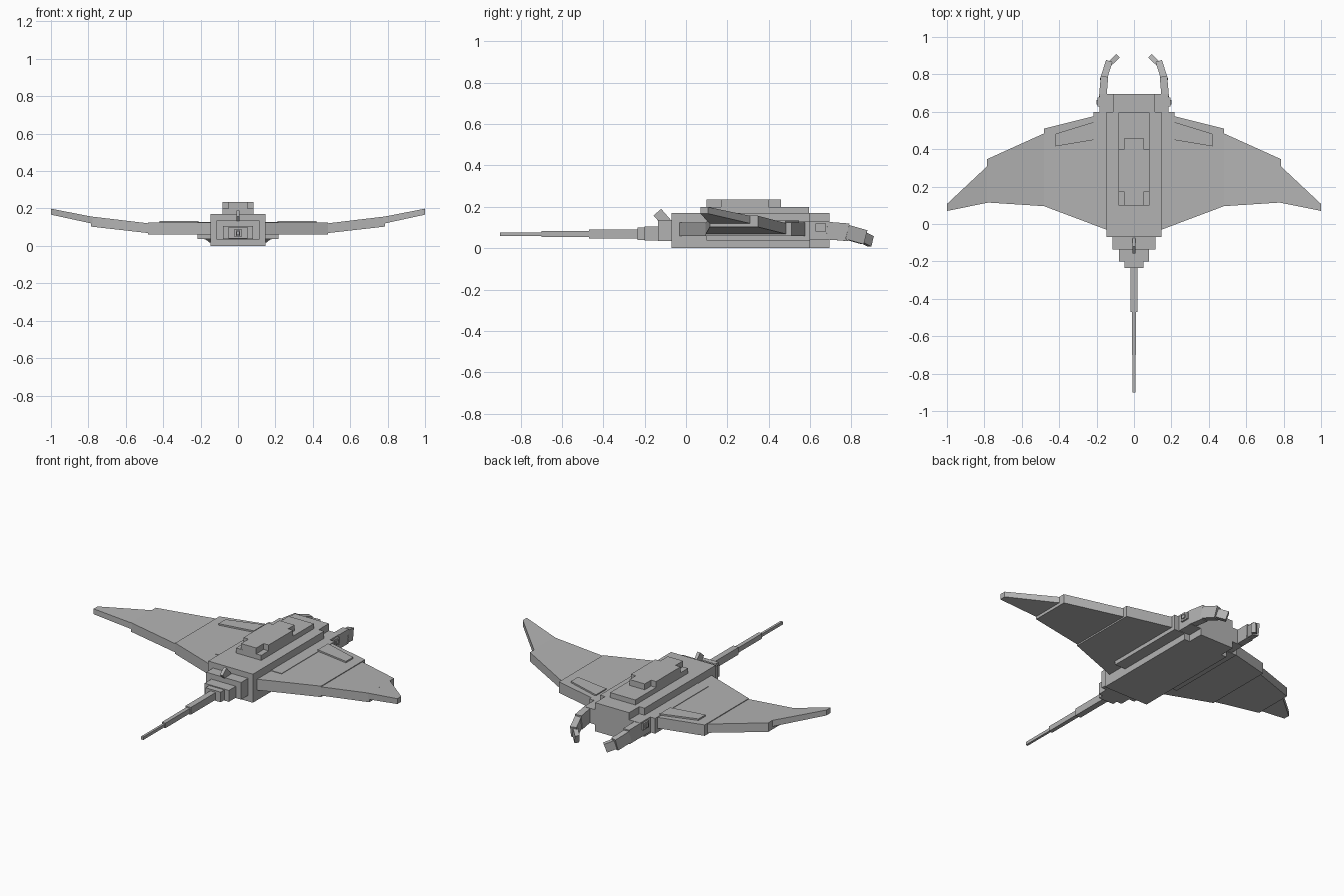
import bpy
import bmesh
from mathutils import Vector

if "Cube" in bpy.data.objects:
    bpy.data.objects.remove(bpy.data.objects["Cube"])

grey = bpy.data.materials.new("ray_grey")
grey.diffuse_color = (0.45, 0.45, 0.45, 1)
grey.use_nodes = True
grey.node_tree.nodes["Principled BSDF"].inputs["Base Color"].default_value = grey.diffuse_color


def hull(name, points):
    """Convex flat-faced solid around a few corner points."""
    bm = bmesh.new()
    for p in points:
        bm.verts.new(p)
    bmesh.ops.convex_hull(bm, input=bm.verts)
    bmesh.ops.dissolve_limit(bm, angle_limit=0.01, verts=bm.verts, edges=bm.edges)
    bmesh.ops.recalc_face_normals(bm, faces=bm.faces)
    me = bpy.data.meshes.new(name)
    bm.to_mesh(me)
    bm.free()
    me.materials.append(grey)
    ob = bpy.data.objects.new(name, me)
    bpy.context.collection.objects.link(ob)
    return ob


def box(name, x, y, z):
    return hull(name, [(a, b, c) for a in x for b in y for c in z])


def centred(name, half, y, z):
    return box(name, (-half, half), y, z)


def pair(name, points):
    for side, s in (("right", 1), ("left", -1)):
        hull(f"{side}_{name}", [(s * p[0], p[1], p[2]) for p in points])


def panel(name, x0, y0, z0, x1, y1, z1):
    """Wing section between two chords; y and z are (low, high) ranges."""
    pair(name, [(x, y, z) for x, ys, zs in ((x0, y0, z0), (x1, y1, z1))
                for y in ys for z in zs])


def bar(name, a, b, width, height):
    """Mirrored bar from a to b with its end faces square to the run."""
    a, b = Vector(a), Vector(b)
    d = (b - a).normalized()
    side = d.cross(Vector((0, 0, 1))).normalized()
    up = side.cross(d)
    pair(name, [e + side * i * width / 2 + up * j * height / 2
                for e in (a, b) for i in (-1, 1) for j in (-1, 1)])


# Body and head
centred("body", 0.147, (-0.07, 0.6), (0, 0.17))
centred("head", 0.112, (0.6, 0.695), (0, 0.17))
centred("cheeks", 0.185, (0.6, 0.695), (0.04, 0.128))
centred("shoulders", 0.217, (0.1, 0.6), (0.037, 0.128))

# Stepped back
centred("back_plate", 0.083, (0.1, 0.595), (0.17, 0.2))
centred("back_ridge", 0.05, (0.1, 0.46), (0.2, 0.235))
centred("back_ridge_wide", 0.083, (0.17, 0.4), (0.2, 0.235))

# Tail, tapering in steps
for i, (half, y, z) in enumerate((
        (0.115, (-0.135, -0.07), (0.035, 0.137)),
        (0.08, (-0.2, -0.135), (0.037, 0.105)),
        (0.05, (-0.235, -0.2), (0.04, 0.1)),
        (0.018, (-0.47, -0.235), (0.047, 0.09)),
        (0.012, (-0.7, -0.47), (0.053, 0.083)),
        (0.007, (-0.9, -0.7), (0.058, 0.076)))):
    centred(f"tail_step_{i + 1}", half, y, z)

# Small slanted fin at the tail root
hull("tail_fin", [(x, y, z) for x in (-0.009, 0.009) for y, z in
                  ((-0.157, 0.158), (-0.12, 0.19), (-0.05, 0.11), (-0.087, 0.078))])

# Wings, three sections each, and raised plates
pair("wing_inner", [(x, y, z) for z in (0.06, 0.125) for x, y in
                    ((0.14, 0.595), (0.48, 0.51), (0.48, 0.095), (0.14, -0.033))])
panel("wing_middle", 0.475, (0.095, 0.487), (0.068, 0.12),
      0.785, (0.115, 0.347), (0.103, 0.157))
panel("wing_tip", 0.775, (0.115, 0.318), (0.118, 0.155),
      1.0, (0.07, 0.107), (0.167, 0.199))
panel("wing_plate", 0.21, (0.45, 0.547), (0.12, 0.134),
      0.42, (0.415, 0.482), (0.12, 0.134))

# Head fins curling inward, and eyes
bar("head_fin_base", (0.167, 0.68, 0.085), (0.158, 0.785, 0.077), 0.04, 0.085)
bar("head_fin_middle", (0.163, 0.775, 0.078), (0.135, 0.863, 0.053), 0.036, 0.07)
bar("head_fin_tip", (0.14, 0.847, 0.056), (0.092, 0.893, 0.033), 0.026, 0.053)
pair("eye", [(x, y, z) for x in (0.18, 0.195) for y in (0.627, 0.676) for z in (0.08, 0.12)])
pair("pupil", [(x, y, z) for x in (0.19, 0.201) for y in (0.64, 0.663) for z in (0.09, 0.11)])
